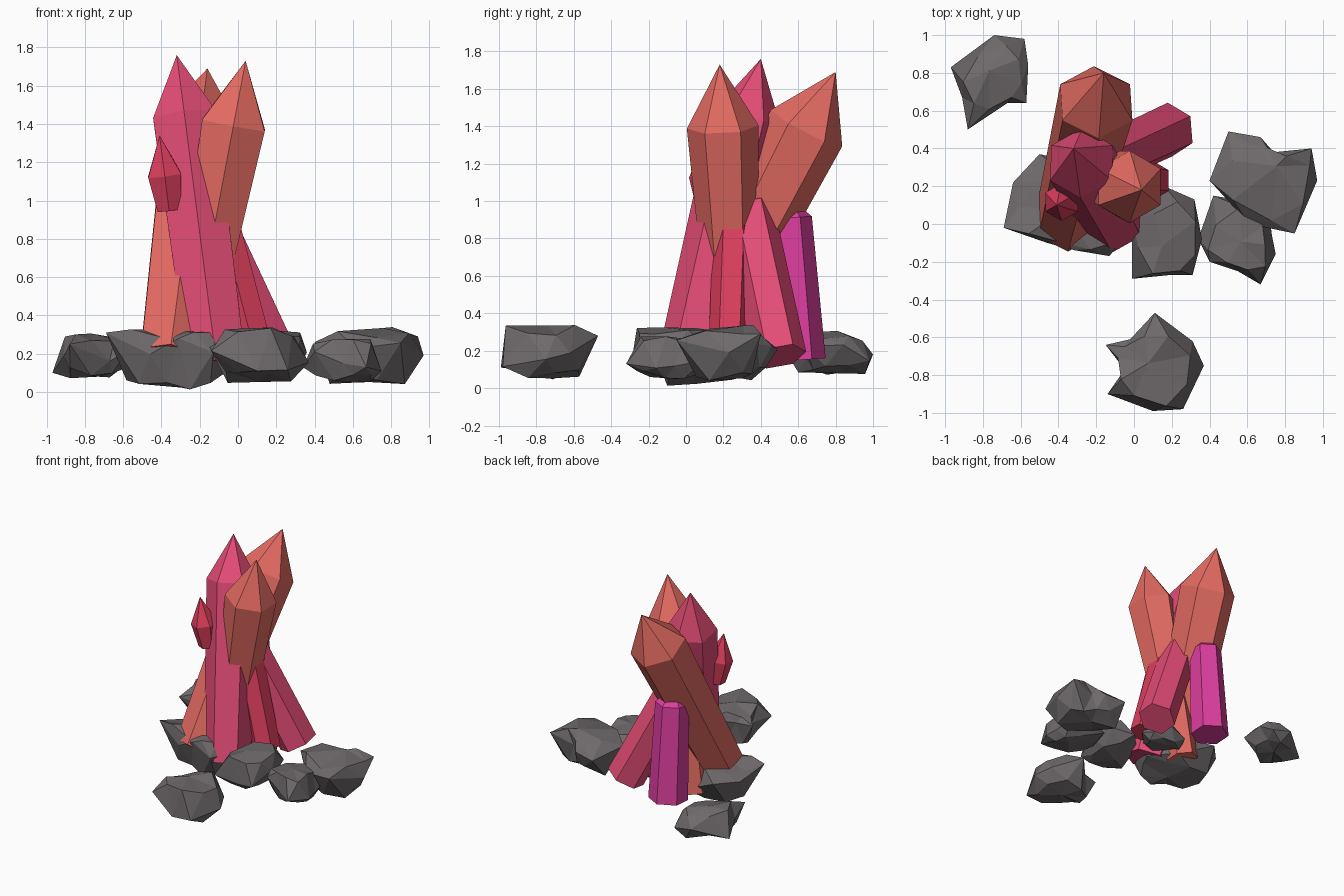
import bpy, bmesh, math, random
from mathutils import Vector

if "Cube" in bpy.data.objects:
    bpy.data.objects.remove(bpy.data.objects["Cube"])


def material(name, r, g, b):
    lin = [((c / 255 + 0.055) / 1.055) ** 2.4 for c in (r, g, b)]
    m = bpy.data.materials.new(name)
    m.diffuse_color = (*lin, 1)
    m.use_nodes = True
    m.node_tree.nodes["Principled BSDF"].inputs["Base Color"].default_value = m.diffuse_color
    return m


ORANGE = material("coral orange", 228, 107, 98)
PINK = material("rose pink", 228, 76, 118)
RED = material("crimson", 220, 62, 92)
MAGENTA = material("magenta", 220, 62, 158)
STONE = material("dark grey stone", 110, 105, 107)


def finish(name, bm, mat):
    bmesh.ops.recalc_face_normals(bm, faces=bm.faces)
    me = bpy.data.meshes.new(name)
    bm.to_mesh(me)
    bm.free()
    me.materials.append(mat)
    ob = bpy.data.objects.new(name, me)
    bpy.context.collection.objects.link(ob)


def crystal(name, mat, base, tip, r_base, r_top, point):
    """Hexagonal prism along base-tip, ending in a pyramid of length point."""
    base, tip = Vector(base), Vector(tip)
    axis = (tip - base).normalized()
    u = Vector((0, 1, 0))
    u = (u - axis * u.dot(axis)).normalized()
    v = axis.cross(u)
    bm = bmesh.new()
    rings = []
    for c, r in ((base, r_base), (tip - axis * point, r_top)):
        rings.append([bm.verts.new(c + r * (u * math.cos(k * math.pi / 3) + v * math.sin(k * math.pi / 3)))
                      for k in range(6)])
    apex = bm.verts.new(tip)
    lo, hi = rings
    bm.faces.new(lo[::-1])
    for k in range(6):
        j = (k + 1) % 6
        bm.faces.new((lo[k], lo[j], hi[j], hi[k]))
        bm.faces.new((hi[k], hi[j], apex))
    finish(name, bm, mat)


def rock(name, outline, z0, z1, seed):
    """Faceted lump: ragged outline ring between smaller lower and upper rings.
    Outline points may carry their own height."""
    rnd = random.Random(seed)
    h = z1 - z0
    n = len(outline)
    pts = [Vector(p[:2]) for p in outline]
    cen = sum(pts, Vector((0, 0))) / n
    bm = bmesh.new()
    mid = [bm.verts.new((p[0], p[1], p[2] if len(p) > 2 else z0 + h * rnd.uniform(0.25, 0.75)))
           for p in outline]

    def ring(scale, za, zb):
        out = []
        for k in range(n):
            s = scale * rnd.uniform(0.85, 1.13)
            p = cen + ((pts[k] + pts[(k + 1) % n]) / 2 - cen) * s
            out.append(bm.verts.new((p.x, p.y, z0 + h * rnd.uniform(za, zb))))
        return out

    for scale, za, zb, zc in ((0.8, 0.0, 0.26, 0.04), (0.82, 0.76, 1.0, 0.98)):
        r = ring(scale, za, zb)
        pole = bm.verts.new((cen.x + rnd.uniform(-.05, .05), cen.y + rnd.uniform(-.05, .05), z0 + h * zc))
        for k in range(n):
            j = (k + 1) % n
            bm.faces.new((mid[k], mid[j], r[k]))
            bm.faces.new((r[k], mid[j], r[j]))
            bm.faces.new((r[k], r[j], pole))
    finish(name, bm, STONE)


# Crystals
crystal("tall_pink_crystal", PINK, (-0.11, 0.02, 0.13), (-0.32, 0.40, 1.76), 0.175, 0.19, 0.34)
crystal("leaning_orange_crystal", ORANGE, (-0.36, 0.01, 0.17), (-0.16, 0.80, 1.69), 0.175, 0.215, 0.34)
crystal("front_orange_crystal", ORANGE, (-0.27, 0.26, 0.09), (0.04, 0.18, 1.73), 0.12, 0.192, 0.34)
crystal("side_pink_crystal", PINK, (0.19, 0.50, 0.17), (-0.22, 0.31, 1.06), 0.145, 0.14, 0.12)
crystal("red_crystal", RED, (0.09, 0.23, 0.20), (-0.12, 0.26, 1.00), 0.11, 0.11, 0.12)
crystal("magenta_crystal", MAGENTA, (-0.26, 0.60, 0.15), (-0.26, 0.54, 1.03), 0.147, 0.125, 0.12)
crystal("small_red_crystal", RED, (-0.36, 0.13, 0.95), (-0.41, 0.10, 1.34), 0.07, 0.10, 0.21)

# Rocks: plan outline, bottom, top
rock("back_left_rock", [(-.97, .83, .1), (-.74, 1, .18), (-.58, .98), (-.56, .84), (-.57, .64), (-.67, .64),
                        (-.88, .5, .25), (-.91, .67)], 0.07, 0.31, 1)
rock("base_rock", [(-.69, -.02, .31), (-.64, .22), (-.5, .37), (-.2, .3), (-.05, .1), (-.06, -.08),
                   (-.13, -.17), (-.31, -.14, .28), (-.46, -.1)], 0.01, 0.33, 2)
rock("middle_rock", [(-.01, -.29), (-.01, .02), (.16, .2), (.32, .13), (.36, -.08), (.31, -.27),
                     (.19, -.27)], 0.05, 0.33, 3)
rock("right_front_rock", [(.34, -.08), (.42, .15), (.71, .1), (.73, -.06), (.75, -.16), (.67, -.32, .13),
                          (.55, -.25), (.4, -.2)], 0.04, 0.28, 4)
rock("right_rock", [(.4, .23, .26), (.5, .49), (.67, .46), (.74, .38), (.94, .4, .29), (.97, .23, .19),
                    (.85, -.05), (.61, 0)], 0.04, 0.34, 5)
rock("front_rock", [(-.15, -.64), (-.02, -.61), (.11, -.47, .28), (.31, -.62), (.37, -.75), (.26, -.98),
                    (.1, -.99, .11), (-.14, -.9), (-.05, -.77)], 0.04, 0.34, 6)
# Small rock hidden between the crystal feet
rock("inner_rock", [(-.24, .28), (-.16, .42), (0, .45), (.1, .36), (.12, .24), (.02, .14), (-.14, .14)],
     0.10, 0.27, 7)
